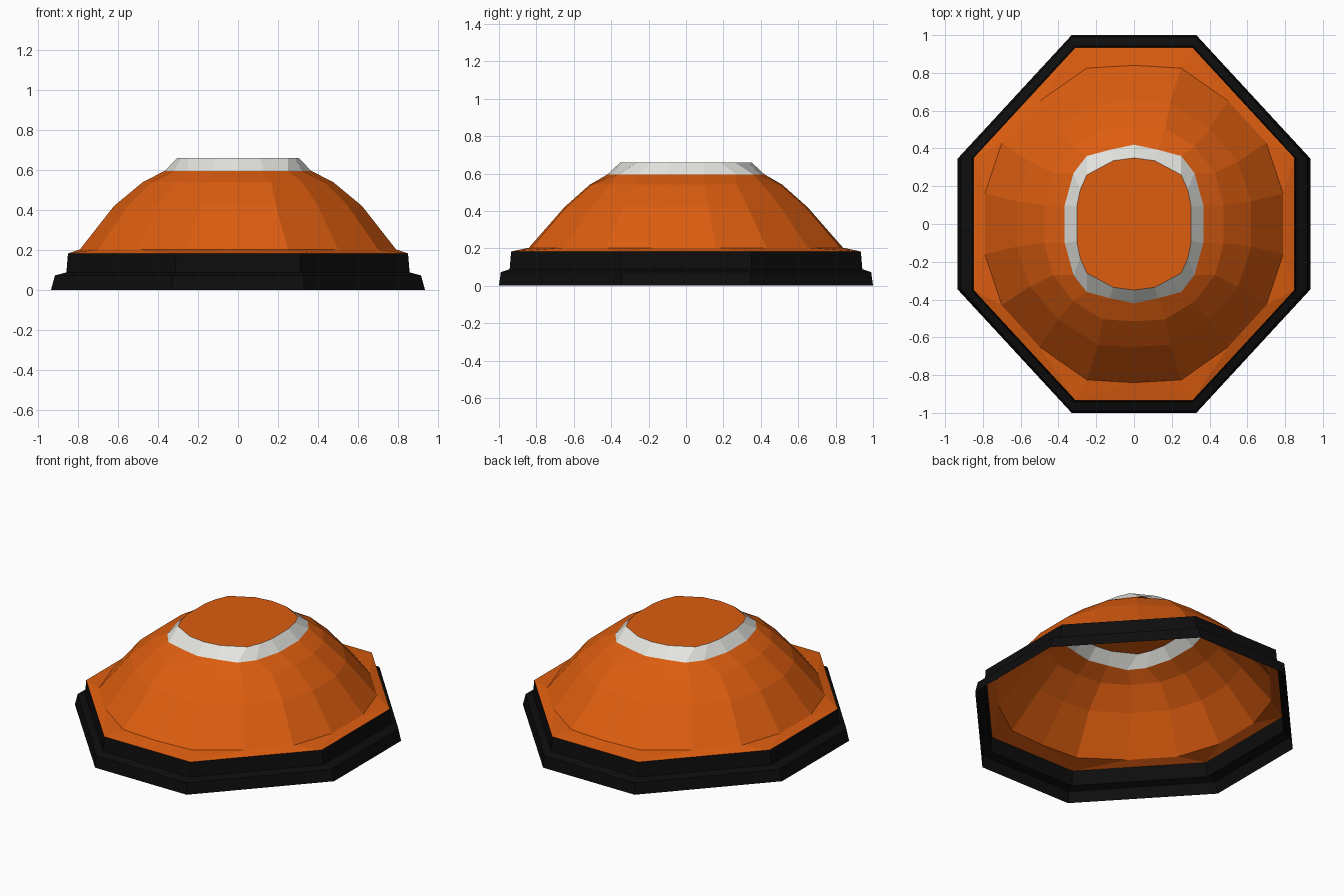
import bpy, bmesh
from mathutils import Vector

if "Cube" in bpy.data.objects:
    bpy.data.objects.remove(bpy.data.objects["Cube"])


def material(name, rgb):
    m = bpy.data.materials.new(name)
    m.diffuse_color = (*rgb, 1)
    m.use_nodes = True
    m.node_tree.nodes["Principled BSDF"].inputs["Base Color"].default_value = m.diffuse_color
    return m


ORANGE = material("orange", (0.72, 0.11, 0.005))
WHITE = material("off white", (0.77, 0.77, 0.74))
BLACK = material("black", (0.004, 0.004, 0.004))


def octagon(cx, y, x, cy, z):
    """Counter-clockwise octagon from one corner pair."""
    q = [(x, cy), (cx, y)]
    q += [(-a, b) for a, b in reversed(q)]
    q += [(-a, -b) for a, b in q]
    return [Vector((a, b, z)) for a, b in q]


def ring(quarter, z):
    """18-sided ring mirrored from a quarter listed from the side to the back."""
    half = quarter + [(-a, b) for a, b in reversed(quarter[:-1])]
    return [Vector((a, b, z)) for a, b in half] + \
           [Vector((-a, -b, z)) for a, b in half]


def clean_ring(quarter, z):
    pts = ring(quarter, z)
    return [p for i, p in enumerate(pts) if (p - pts[i - 1]).length > 1e-5]


def finish(name, bm, mat):
    me = bpy.data.meshes.new(name)
    bm.to_mesh(me)
    bm.free()
    ob = bpy.data.objects.new(name, me)
    me.materials.append(mat)
    bpy.context.collection.objects.link(ob)
    return ob


def loft(name, rings, mat):
    """Open skin of quads through equal rings, normals outward."""
    bm = bmesh.new()
    rows = [[bm.verts.new(p) for p in r] for r in rings]
    n = len(rows[0])
    for lo, hi in zip(rows, rows[1:]):
        for i in range(n):
            j = (i + 1) % n
            bm.faces.new((lo[i], lo[j], hi[j], hi[i]))
    return finish(name, bm, mat)


# Stepped octagonal rim, open underneath
rim = [octagon(0.33, 1.0, 0.935, 0.345, 0.0),
       octagon(0.327, 0.99, 0.915, 0.345, 0.073),
       octagon(0.313, 0.943, 0.858, 0.35, 0.088),
       octagon(0.31, 0.935, 0.85, 0.35, 0.183)]
loft("base_rim", rim, BLACK)

# Dome rings, each a quarter outline
foot = clean_ring([(.79, .16), (.70, .43), (.50, .65), (.25, .825), (0, .84)], .203)
lower = clean_ring([(.62, .12), (.55, .33), (.40, .505), (.19, .64), (0, .65)], .42)
upper = clean_ring([(.475, .10), (.43, .27), (.32, .41), (.165, .505), (0, .515)], .54)
neck = clean_ring([(.367, .10), (.32, .27), (.25, .36), (.127, .393), (0, .42)], .595)
top = clean_ring([(.303, .09), (.285, .18), (.25, .26), (.11, .335), (0, .35)], .66)
loft("dome", [foot, lower, upper, neck], ORANGE)
loft("top_band", [neck, top], WHITE)

# Flat top cap
bm = bmesh.new()
bm.faces.new([bm.verts.new(p) for p in top])
finish("top_cap", bm, ORANGE)

# Flange between the octagonal rim and the round dome foot
bm = bmesh.new()
edges = []
for loop in (rim[-1], foot):
    vs = [bm.verts.new(p) for p in loop]
    edges += [bm.edges.new((vs[i - 1], vs[i])) for i in range(len(vs))]
bmesh.ops.triangle_fill(bm, use_beauty=True, edges=edges, normal=(0, 0, 1))
for f in bm.faces:
    f.normal_update()
    if f.normal.z < 0:
        f.normal_flip()
finish("flange", bm, ORANGE)
